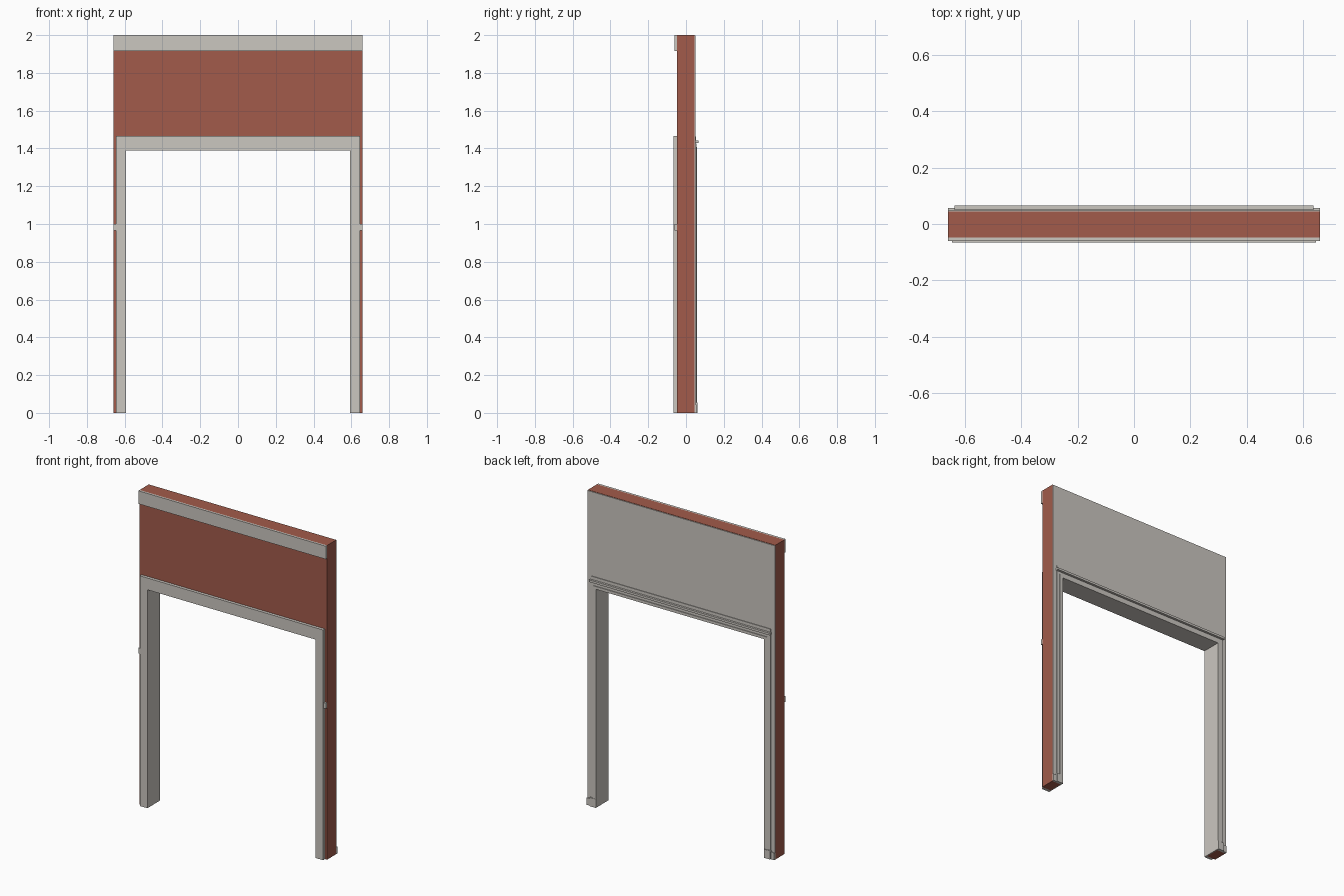
import bpy
import bmesh

cube = bpy.data.objects.get("Cube")
if cube:
    bpy.data.objects.remove(cube, do_unlink=True)


def material(name, color):
    mat = bpy.data.materials.new(name)
    mat.use_nodes = True
    mat.diffuse_color = color
    mat.node_tree.nodes["Principled BSDF"].inputs["Base Color"].default_value = color
    return mat


BRICK = material("brick red", (0.36, 0.105, 0.07, 1))
STONE = material("pale stone", (0.6, 0.57, 0.53, 1))


def extrude_profile(name, points, y0, y1, mat):
    """Closed outline in x and z, extruded from y0 to y1."""
    bm = bmesh.new()
    face = bm.faces.new([bm.verts.new((x, y0, z)) for x, z in points])
    moved = bmesh.ops.extrude_face_region(bm, geom=[face])["geom"]
    verts = [v for v in moved if isinstance(v, bmesh.types.BMVert)]
    bmesh.ops.translate(bm, verts=verts, vec=(0, y1 - y0, 0))
    bmesh.ops.recalc_face_normals(bm, faces=bm.faces)
    mesh = bpy.data.meshes.new(name)
    bm.to_mesh(mesh)
    bm.free()
    mesh.materials.append(mat)
    obj = bpy.data.objects.new(name, mesh)
    bpy.context.collection.objects.link(obj)
    return obj


def box(name, x0, x1, y0, y1, z0, z1, mat):
    return extrude_profile(name, [(x0, z0), (x1, z0), (x1, z1), (x0, z1)], y0, y1, mat)


def portal(name, outer, top, inner, head, y0, y1, mat):
    """Two legs joined by a beam, as one piece."""
    points = [(-outer, 0), (-outer, top), (outer, top), (outer, 0),
              (inner, 0), (inner, head), (-inner, head), (-inner, 0)]
    return extrude_profile(name, points, y0, y1, mat)


HALF = 0.66      # half width of the wall
OPEN = 0.592     # half width of the opening
HEAD = 1.39      # height of the opening

# Wall with its inner plaster skin and the lining of the opening
portal("brick_wall", HALF, 2.0, OPEN + 0.006, HEAD + 0.006, -0.047, 0.044, BRICK)
portal("plaster_skin", HALF, 1.998, OPEN + 0.006, HEAD + 0.006, 0.044, 0.049, STONE)
portal("opening_lining", OPEN + 0.006, HEAD + 0.006, OPEN, HEAD, -0.047, 0.049, STONE)

# Front trim and top band
portal("front_casing", 0.645, 1.465, OPEN, HEAD, -0.066, -0.047, STONE)
box("top_band", -HALF, HALF, -0.06, -0.047, 1.917, 2.0, STONE)

# Back casing with a raised inner bead and a projecting cap
portal("back_casing", 0.632, 1.425, OPEN, HEAD, 0.049, 0.055, STONE)
portal("back_casing_bead", 0.614, 1.408, OPEN, HEAD, 0.055, 0.059, STONE)
box("back_cap", -0.636, 0.636, 0.049, 0.066, 1.428, 1.442, STONE)
box("back_cap_fillet", -0.632, 0.632, 0.049, 0.053, 1.442, 1.462, STONE)

# Short belt pieces and plinths on each leg
for side, s in (("left", 1), ("right", -1)):
    x0, x1 = sorted((s * 0.645, s * HALF))
    box(side + "_belt", x0, x1, -0.06, -0.047, 0.965, 1.0, STONE)
    x0, x1 = sorted((s * 0.632, s * HALF))
    box(side + "_skirting", x0, x1, 0.049, 0.056, 0, 0.045, STONE)
    x0, x1 = sorted((s * OPEN, s * 0.636))
    box(side + "_plinth", x0, x1, 0.049, 0.062, 0, 0.055, STONE)
